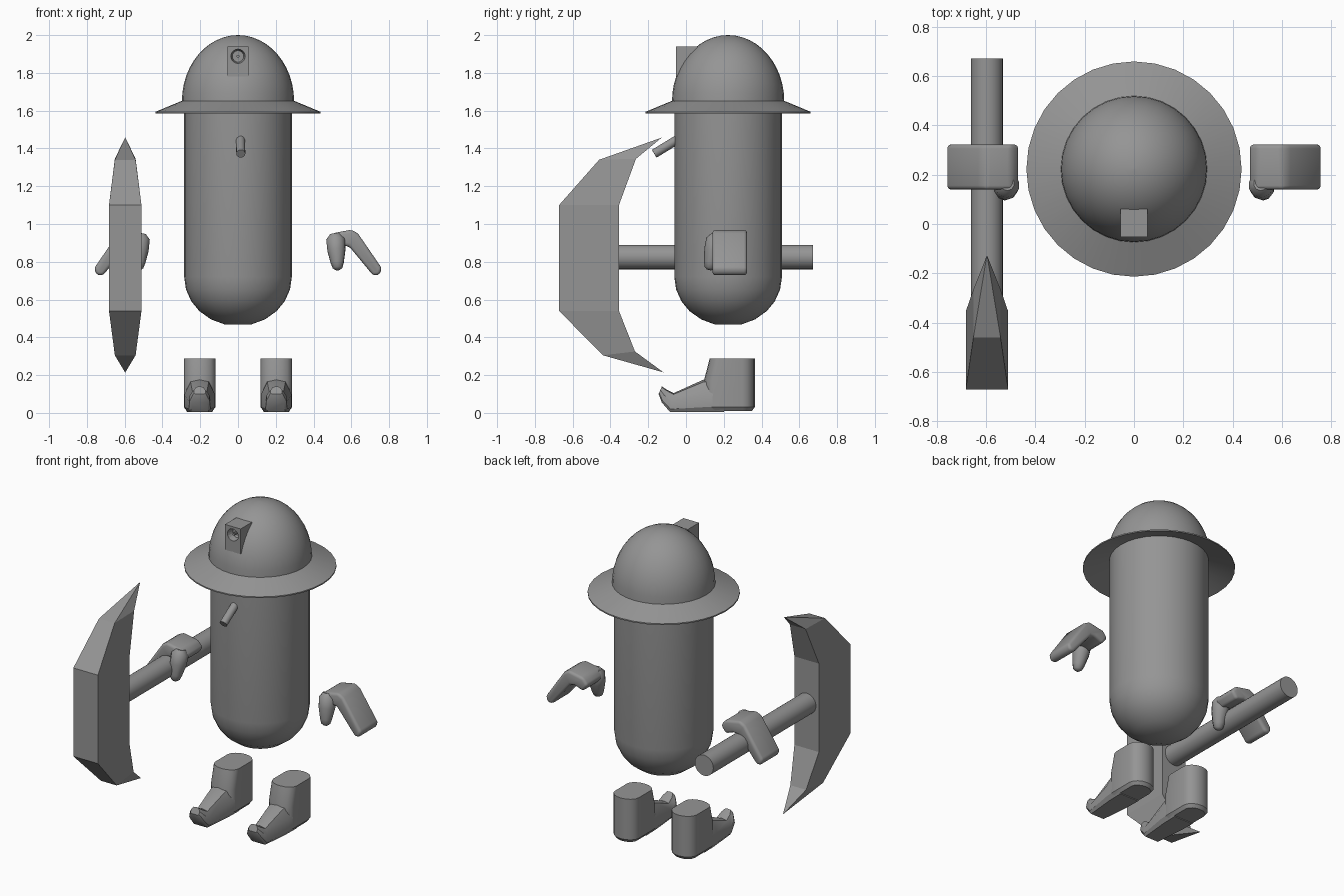
import bpy, bmesh, math
from mathutils import Vector, Matrix

cube = bpy.data.objects.get("Cube")
if cube:
    bpy.data.objects.remove(cube, do_unlink=True)

grey = bpy.data.materials.new("plain grey")
grey.use_nodes = True
grey.diffuse_color = (0.3, 0.3, 0.3, 1)
grey.node_tree.nodes["Principled BSDF"].inputs["Base Color"].default_value = (0.3, 0.3, 0.3, 1)

CY = 0.223  # depth of the body axis


def finish(name, bm, angle=None, bevel=0):
    """Turn a bmesh into an object, with optional bevel and smoothing."""
    bmesh.ops.remove_doubles(bm, verts=bm.verts, dist=1e-5)
    bmesh.ops.recalc_face_normals(bm, faces=bm.faces)
    mesh = bpy.data.meshes.new(name)
    bm.to_mesh(mesh)
    bm.free()
    mesh.materials.append(grey)
    ob = bpy.data.objects.new(name, mesh)
    bpy.context.collection.objects.link(ob)
    bpy.ops.object.select_all(action='DESELECT')
    bpy.context.view_layer.objects.active = ob
    ob.select_set(True)
    if bevel:
        mod = ob.modifiers.new("Bevel", 'BEVEL')
        mod.width, mod.segments, mod.limit_method = bevel, 3, 'ANGLE'
        bpy.ops.object.modifier_apply(modifier=mod.name)
    if angle:
        bpy.ops.object.shade_smooth_by_angle(angle=math.radians(angle))
    return ob


def loft(name, rings, caps=True, **kw):
    """Skin a list of point rings of equal length."""
    bm = bmesh.new()
    rows = [[bm.verts.new(p) for p in ring] for ring in rings]
    n = len(rows[0])
    for a, b in zip(rows, rows[1:]):
        for i in range(n):
            j = (i + 1) % n
            bm.faces.new((a[i], a[j], b[j], b[i]))
    if caps:
        bm.faces.new(rows[0])
        bm.faces.new(rows[-1])
    return finish(name, bm, **kw)


def lathe(name, profile, n=32, caps=True, **kw):
    """Revolve (radius, height) points around the body axis."""
    turn = [math.tau * i / n for i in range(n)]
    return loft(name, [[(r * math.cos(t), CY + r * math.sin(t), z) for t in turn]
                       for r, z in profile], caps, **kw)


def tube(name, start, end, profile, n=16, **kw):
    """Revolve (radius, fraction) points around a straight axis."""
    start, end = Vector(start), Vector(end)
    rot = (end - start).to_track_quat('Z', 'Y')
    return loft(name, [[start.lerp(end, f) + rot @ Vector(
        (r * math.cos(math.tau * i / n), r * math.sin(math.tau * i / n), 0))
        for i in range(n)] for r, f in profile], **kw)


def mirrored(ob, name):
    """Copy an object to the other side."""
    other = ob.copy()
    other.data = ob.data.copy()
    other.name = name
    other.data.transform(Matrix.Scale(-1, 4, (1, 0, 0)))
    other.data.flip_normals()
    bpy.context.collection.objects.link(other)


# Body with a rounded bottom
bowl = [(0.285 * math.sin(a), 0.72 - 0.26 * math.cos(a))
        for a in (math.radians(d) for d in (14, 30, 46, 60, 75, 90))]
lathe("body", bowl + [(0.285, 1.65)], angle=35)

# Helmet dome and brim
dome = [(0.297 * math.cos(a), 1.65 + 0.35 * math.sin(a))
        for a in (math.radians(7.5 * k) for k in range(12))]
lathe("helmet_dome", dome + [(0.001, 2.0)], angle=35)
lathe("helmet_brim", [(0.29, 1.655), (0.437, 1.594), (0.437, 1.586), (0.283, 1.64),
                      (0.29, 1.655)], caps=False, angle=25)

# Helmet lamp: block with a round socket in its front face
bm = bmesh.new()
n, hw, z0, z1, zc = 16, 0.055, 1.78, 1.94, 1.888
outer, rim, deep = [], [], []
for i in range(n):
    c, s = math.cos(math.tau * i / n), math.sin(math.tau * i / n)
    k = 1 / max(abs(c), abs(s))
    outer.append(bm.verts.new((hw * c * k, -0.052, (z1 + z0) / 2 + 0.08 * s * k)))
    rim.append(bm.verts.new((0.038 * c, -0.052, zc + 0.038 * s)))
    deep.append(bm.verts.new((0.03 * c, -0.01, zc + 0.03 * s)))
back = [bm.verts.new((v.co.x, 0.06, v.co.z)) for v in outer]
for a, b in ((outer, rim), (rim, deep), (outer, back)):
    for i in range(n):
        j = (i + 1) % n
        bm.faces.new((a[i], a[j], b[j], b[i]))
bm.faces.new(deep)
bm.faces.new(back)
finish("helmet_lamp", bm)
tube("lamp_bulb", (0, -0.005, zc), (0, -0.045, zc), [(0.008, 0), (0.008, 1)], 8, angle=35)

# Small stick in the face
tube("mouth_stick", (0.015, -0.168, 1.372), (0.012, 0.0, 1.475),
     [(0.024, 0), (0.024, 1)], angle=35)

# Pickaxe: handle and a curved head tapering to two points
PX = -0.597
tube("pick_handle", (PX, -0.4, 0.825), (PX, 0.672, 0.825), [(0.065, 0), (0.065, 1)], 24, angle=35)
stations = [(-0.13, -0.129, 1.457, 1.457, 0.001), (-0.46, -0.265, 1.34, 1.345, 0.055),
            (-0.672, -0.355, 1.1, 1.1, 0.086), (-0.672, -0.355, 0.54, 0.54, 0.086),
            (-0.44, -0.27, 0.305, 0.325, 0.055), (-0.121, -0.12, 0.215, 0.215, 0.001)]
loft("pick_head", [[(PX - w, yo, zo), (PX + w, yo, zo), (PX + w, yi, zi), (PX - w, yi, zi)]
                   for yo, yi, zo, zi, w in stations])

# Hands: bent palm slab with a thumb curling down in front
palm = [(0.465, 0.91), (0.497, 0.95), (0.6, 0.97), (0.635, 0.95), (0.762, 0.765),
        (0.748, 0.73), (0.715, 0.728), (0.588, 0.882), (0.555, 0.885), (0.5, 0.865)]
hand = loft("left_hand", [[(x, y, z) for x, z in palm] for y in (0.14, 0.323)],
            angle=40, bevel=0.022)
mirrored(hand, "right_hand")
thumb = tube("left_thumb", (0.515, 0.165, 0.945), (0.528, 0.122, 0.757),
             [(0.03, 0), (0.052, 0.15), (0.05, 0.45), (0.036, 0.8), (0.027, 0.94), (0.012, 1)],
             10, angle=50)
mirrored(thumb, "right_thumb")

# Boots: rounded ankle shaft and a toe that curls up
FX = 0.203


def shaft_ring(front, z, inset=0):
    w, pts = 0.083 - inset, []
    for cy, a0 in ((0.3, 0), (front + 0.055, 180)):
        r = 0.064 - inset if a0 == 0 else 0.055
        for k in range(9):
            a = math.radians(a0 + 22.5 * k)
            pts.append((FX + w * math.cos(a), cy + r * math.sin(a), z))
    return pts


shaft = loft("left_boot_shaft", [shaft_ring(0.1, 0.01, 0.015), shaft_ring(0.09, 0.03),
                                 shaft_ring(0.095, 0.17), shaft_ring(0.125, 0.287)], angle=35)
mirrored(shaft, "right_boot_shaft")

# Each toe section: bottom (y, z), top (y, z), half width
toe_path = [(0.2, 0.005, 0.2, 0.19, 0.083), (0.1, 0.005, 0.09, 0.175, 0.08),
            (-0.085, 0.005, -0.065, 0.105, 0.058), (-0.128, 0.055, -0.105, 0.125, 0.052),
            (-0.145, 0.1, -0.128, 0.14, 0.03)]
outline = [(-0.8, 0), (0.8, 0), (1, 0.15), (1, 0.55), (0.6, 0.93), (0, 1),
           (-0.6, 0.93), (-1, 0.55), (-1, 0.15)]
toe = loft("left_boot_toe", [[(FX + u * w, yb + (yt - yb) * v, zb + (zt - zb) * v)
                              for u, v in outline] for yb, zb, yt, zt, w in toe_path], angle=30)
mirrored(toe, "right_boot_toe")
